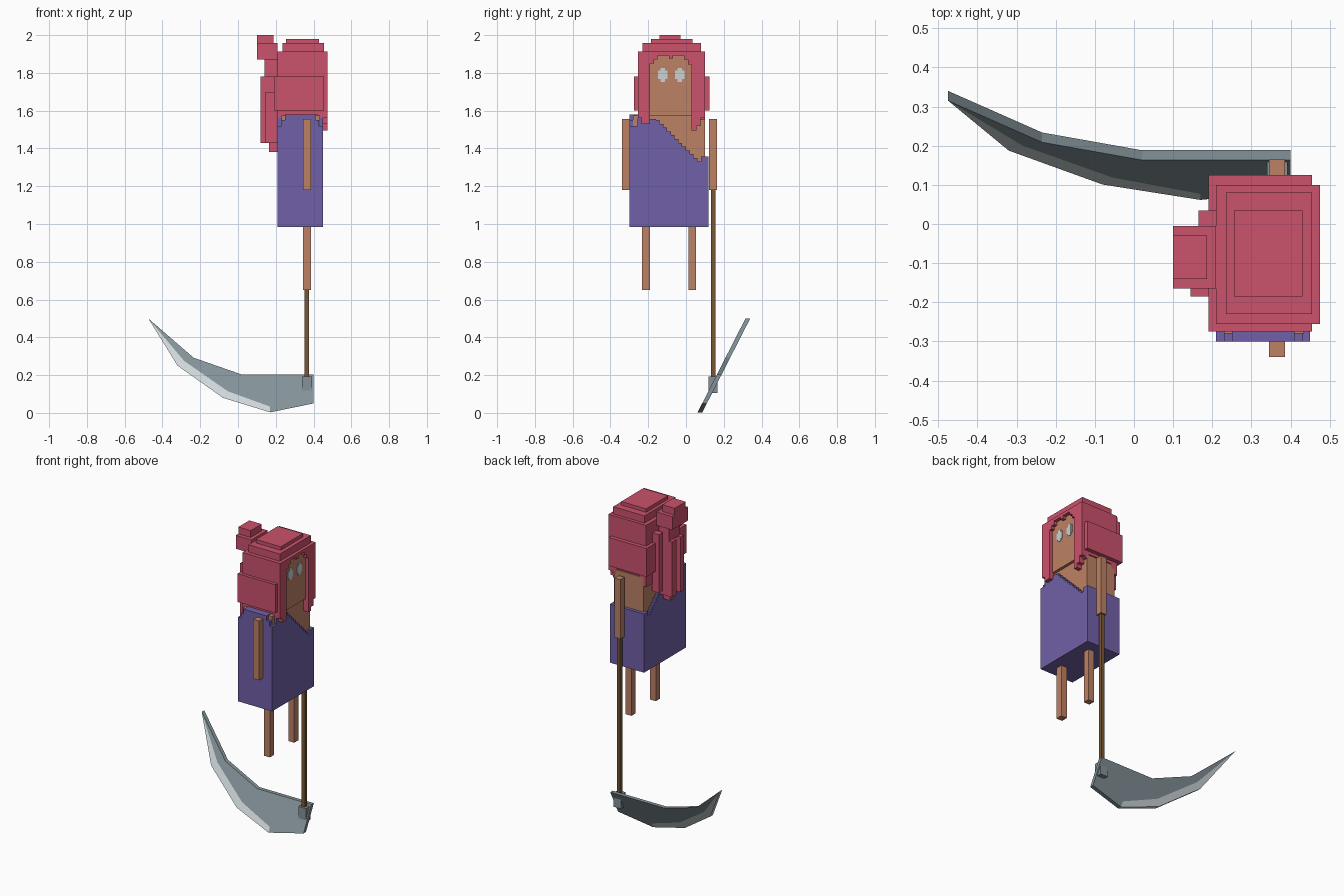
import bpy, bmesh


def material(name, rgb):
    m = bpy.data.materials.new(name)
    m.diffuse_color = (*rgb, 1)
    return m


SKIN = material("skin", (0.51, 0.22, 0.128))
HAIR = material("hair_red", (0.60, 0.084, 0.15))
DRESS = material("dress_purple", (0.165, 0.118, 0.385))
WOOD = material("wood_brown", (0.19, 0.092, 0.035))
STEEL = material("steel_grey", (0.23, 0.29, 0.315))
EDGE = material("edge_light_grey", (0.62, 0.68, 0.70))
EYE = material("eye_pale", (0.60, 0.64, 0.64))


def finish(name, bm, mats):
    bmesh.ops.recalc_face_normals(bm, faces=bm.faces)
    me = bpy.data.meshes.new(name)
    bm.to_mesh(me)
    bm.free()
    for m in mats:
        me.materials.append(m)
    ob = bpy.data.objects.new(name, me)
    bpy.context.collection.objects.link(ob)
    return ob


def boxes(name, mat, *spans):
    """One object made of boxes given as (x0, x1, y0, y1, z0, z1)."""
    bm = bmesh.new()
    for x0, x1, y0, y1, z0, z1 in spans:
        vs = bmesh.ops.create_cube(bm, size=1)["verts"]
        for v in vs:
            v.co = (x1 if v.co.x > 0 else x0,
                    y1 if v.co.y > 0 else y0,
                    z1 if v.co.z > 0 else z0)
    return finish(name, bm, [mat])


# Body under the dress, head, limbs
boxes("torso", SKIN, (0.23, 0.435, -0.28, 0.10, 1.0, 1.575))
boxes("head", SKIN, (0.23, 0.453, -0.235, 0.08, 1.575, 1.9))
for side, y in (("right", -0.34), ("left", 0.123)):
    boxes(side + "_arm", SKIN, (0.345, 0.386, y, y + 0.042, 1.18, 1.556))
for side, y in (("right", -0.232), ("left", 0.012)):
    boxes(side + "_leg", SKIN, (0.345, 0.386, y, y + 0.042, 0.65, 1.0))

# Eyes: thin stepped plates on the face
for side, y in (("right", -0.124), ("left", -0.034)):
    boxes(side + "_eye", EYE, *[
        (0.45, 0.456 + i * 0.0004, y - w, y + w, 1.79 - h, 1.79 + h)
        for i, (w, h) in enumerate(((0.025, 0.023), (0.012, 0.037)))])

# Dress: skirt block with a stepped one-shoulder neckline
parts = [(0.21, 0.45, -0.30, 0.12, 0.985, 1.33),
         (0.21, 0.45, -0.30, -0.20, 1.33, 1.52),
         (0.23, 0.43, -0.30, -0.20, 1.52, 1.55),
         (0.25, 0.41, -0.30, -0.20, 1.55, 1.58),
         (0.21, 0.45, -0.256, -0.20, 1.52, 1.56),
         (0.21, 0.45, 0.08, 0.12, 1.33, 1.357)]
STEPS = 13
for i in range(STEPS):
    y = -0.20 + i * 0.26 / STEPS
    top = min(1.555, 1.56 - (y + 0.17) * 1.0)
    parts.append((0.21, 0.45, y, y + 0.26 / STEPS, 1.32, top))
boxes("dress", DRESS, *parts)

# Hair cap in stepped layers, with side plates and a rear fringe
boxes("hair_cap", HAIR,
      (0.255, 0.43, -0.185, 0.035, 1.95, 1.98),
      (0.235, 0.455, -0.23, 0.08, 1.90, 1.958),
      (0.21, 0.445, -0.255, 0.10, 1.58, 1.912),
      (0.21, 0.255, -0.255, 0.10, 1.55, 1.59),
      (0.21, 0.232, -0.255, 0.10, 1.52, 1.56),
      (0.19, 0.455, -0.275, -0.25, 1.60, 1.78),
      (0.19, 0.455, 0.09, 0.125, 1.60, 1.78),
      (0.19, 0.215, -0.275, 0.125, 1.60, 1.78))

# Hair frame around the face: columns with differing lower ends
frame = []
ends = [(-0.255, 1.56), (-0.235, 1.53), (-0.19, 1.85), (-0.17, 1.87),
        (-0.15, 1.893), (-0.09, 1.875), (-0.07, 1.893), (-0.01, 1.87),
        (0.01, 1.845), (0.03, 1.495), (0.055, 1.52), (0.077, 1.56)]
for (y0, z), y1 in zip(ends, [e[0] for e in ends[1:]] + [0.10]):
    frame.append((0.44, 0.475, y0, y1, z, 1.912))
for y0, y1 in ((-0.255, -0.23), (0.075, 0.10)):
    frame.append((0.42, 0.45, y0, y1, 1.55, 1.60))
boxes("hair_frame", HAIR, *frame)

# Bun and hanging strands
boxes("hair_bun", HAIR,
      (0.10, 0.21, -0.165, -0.005, 1.872, 1.957),
      (0.10, 0.187, -0.14, -0.03, 1.95, 2.0),
      (0.14, 0.215, -0.14, -0.03, 1.78, 1.88))
boxes("hair_strands", HAIR,
      (0.165, 0.215, -0.005, 0.035, 1.47, 1.84),
      (0.12, 0.215, -0.075, -0.03, 1.43, 1.78),
      (0.165, 0.215, -0.12, -0.075, 1.38, 1.78),
      (0.12, 0.215, -0.15, -0.115, 1.43, 1.78),
      (0.145, 0.215, -0.185, -0.145, 1.43, 1.70))

# Scythe handle and clamp
boxes("handle", WOOD, (0.353, 0.376, 0.133, 0.156, 0.15, 1.2))
boxes("blade_clamp", STEEL, (0.34, 0.392, 0.12, 0.168, 0.105, 0.192))

# Curved blade: tilted slab with a pale cutting strip on its outer edge
back = [(-0.475, 0.5), (-0.235, 0.292), (0.02, 0.203), (0.40, 0.203),
        (0.40, 0.05), (0.17, 0.003)]
inner = [(0.17, 0.033), (-0.055, 0.115), (-0.285, 0.275)]
outer = [(-0.08, 0.08), (-0.32, 0.25)]
pts = back + inner + outer
bm = bmesh.new()
near = [bm.verts.new((x, 0.06 + 0.51 * z, z)) for x, z in pts]
far = [bm.verts.new((x, 0.085 + 0.51 * z, z)) for x, z in pts]
for vs in (near, far):
    bm.faces.new([vs[i] for i in range(9)])
    for loop in ((5, 9, 7, 6), (9, 10, 8, 7), (10, 0, 8)):
        bm.faces.new([vs[i] for i in loop]).material_index = 1
rim = [0, 1, 2, 3, 4, 5, 9, 10]
for a, b in zip(rim, rim[1:] + rim[:1]):
    f = bm.faces.new((near[a], near[b], far[b], far[a]))
    f.material_index = 1 if b > 5 or a > 5 else 0
finish("blade", bm, [STEEL, EDGE])
